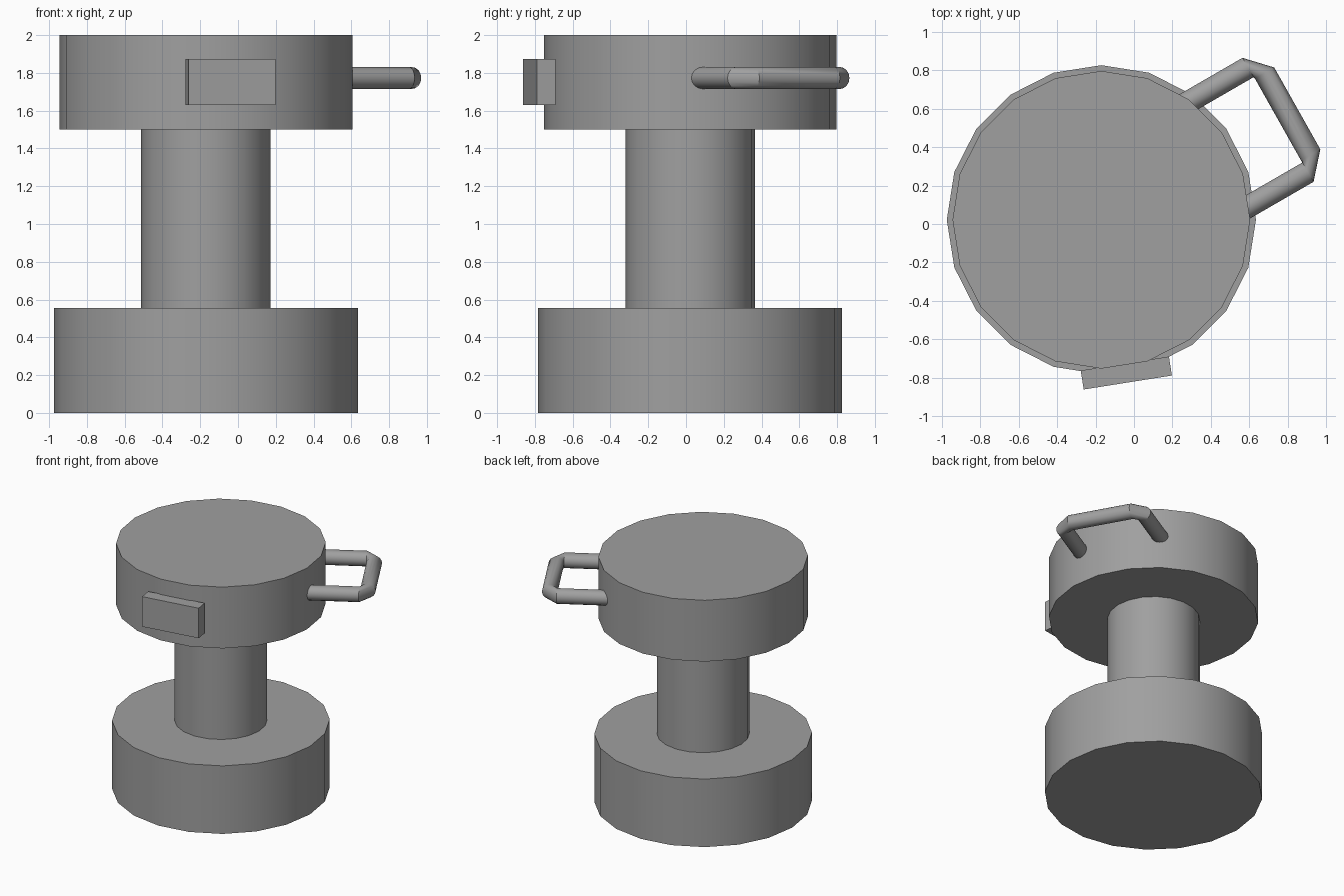
import bpy, bmesh, math
from mathutils import Vector, Matrix

if "Cube" in bpy.data.objects:
    bpy.data.objects.remove(bpy.data.objects["Cube"])

# One grey material
grey = bpy.data.materials.new("plain grey")
grey.use_nodes = True
colour = (0.35, 0.35, 0.35, 1)
grey.diffuse_color = colour
grey.node_tree.nodes["Principled BSDF"].inputs["Base Color"].default_value = colour


def finish(bm, name, smooth_angle=30):
    bmesh.ops.recalc_face_normals(bm, faces=bm.faces)
    mesh = bpy.data.meshes.new(name)
    bm.to_mesh(mesh)
    bm.free()
    mesh.materials.append(grey)
    obj = bpy.data.objects.new(name, mesh)
    bpy.context.collection.objects.link(obj)
    bpy.ops.object.select_all(action='DESELECT')
    obj.select_set(True)
    bpy.context.view_layer.objects.active = obj
    bpy.ops.object.shade_smooth_by_angle(angle=math.radians(smooth_angle))
    return obj


CENTRE = Vector((-0.17, 0.022, 0))


def disc(name, radius, bottom, top, sides=20):
    bm = bmesh.new()
    place = Matrix.Translation(CENTRE + Vector((0, 0, (bottom + top) / 2)))
    bmesh.ops.create_cone(bm, cap_ends=True, segments=sides, radius1=radius,
                          radius2=radius, depth=top - bottom, matrix=place)
    return finish(bm, name)


# Stacked body
disc("base", 0.805, 0, 0.555)
disc("column", 0.343, 0.555, 1.5)
disc("head", 0.775, 1.5, 2)

# Block set against one front facet of the head
bm = bmesh.new()
bmesh.ops.create_cube(bm, size=1, matrix=Matrix.Translation((-0.04, -0.776, 1.752))
                      @ Matrix.Rotation(math.radians(9), 4, 'Z')
                      @ Matrix.Diagonal((0.465, 0.1, 0.245, 1)))
finish(bm, "front_block")

# Side handle: rings square to each straight run, so the corners are chamfered
RADIUS, SIDES, HEIGHT = 0.058, 16, 1.773
stations = [((0.26, 0.622), 30), ((0.594, 0.815), 30),
            ((0.68, 0.786), -60), ((0.92, 0.36), -60),
            ((0.906, 0.27), -150), ((0.56, 0.07), -150)]
bm = bmesh.new()
rings = []
for (x, y), heading in stations:
    across = Vector((-math.sin(math.radians(heading)), math.cos(math.radians(heading)), 0))
    ring = []
    for i in range(SIDES):
        a = math.tau * i / SIDES
        offset = across * math.cos(a) + Vector((0, 0, math.sin(a)))
        ring.append(bm.verts.new(Vector((x, y, HEIGHT)) + offset * RADIUS))
    rings.append(ring)
for a, b in zip(rings, rings[1:]):
    for i in range(SIDES):
        j = (i + 1) % SIDES
        bm.faces.new((a[i], a[j], b[j], b[i]))
bm.faces.new(rings[0])
bm.faces.new(rings[-1])
finish(bm, "handle")
